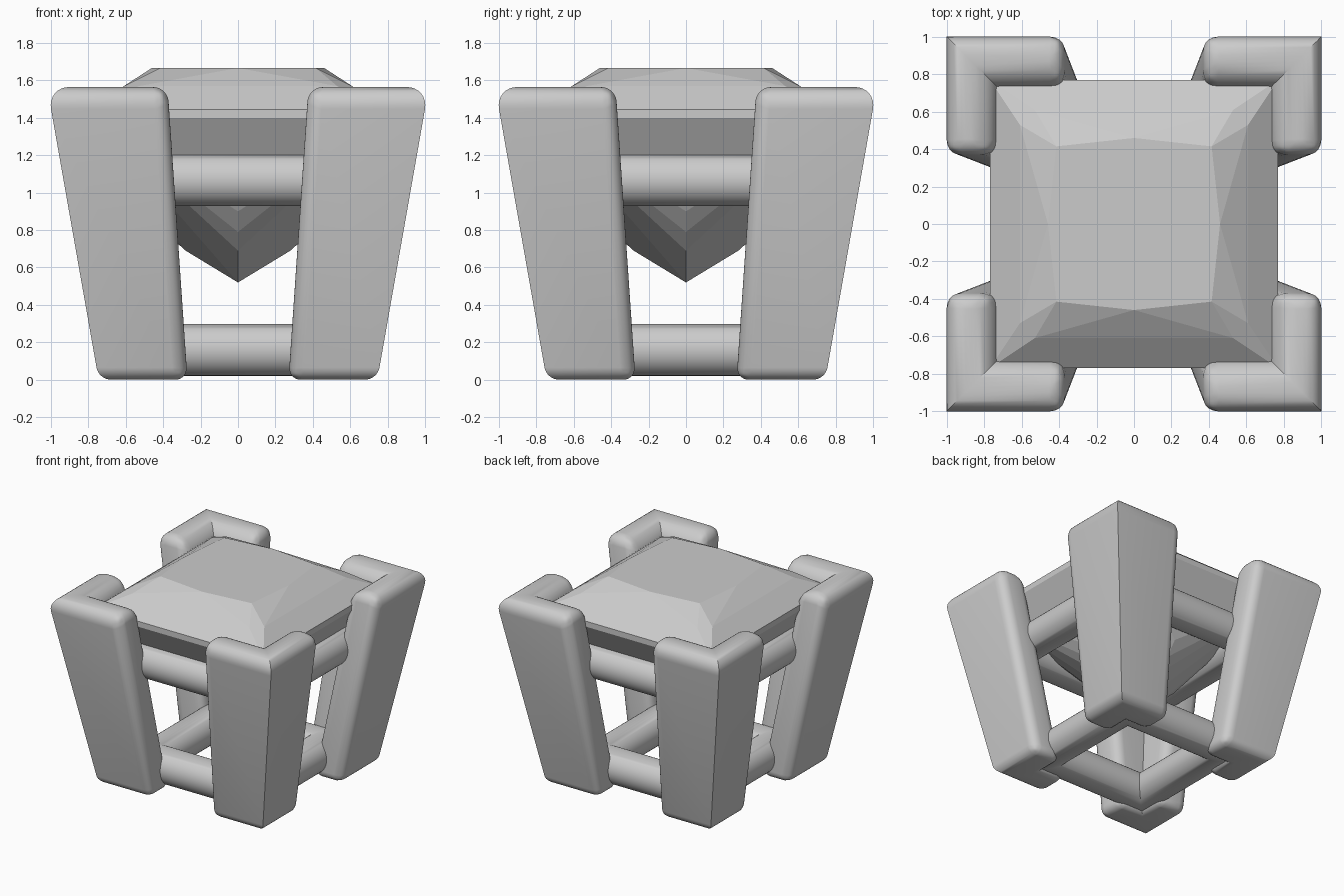
import bpy, bmesh, math
from mathutils import Matrix

if "Cube" in bpy.data.objects:
    bpy.data.objects.remove(bpy.data.objects["Cube"])


def finish(bm, name, angle=None):
    bmesh.ops.recalc_face_normals(bm, faces=bm.faces[:])
    mesh = bpy.data.meshes.new(name)
    bm.to_mesh(mesh)
    bm.free()
    ob = bpy.data.objects.new(name, mesh)
    bpy.context.collection.objects.link(ob)
    bpy.ops.object.select_all(action='DESELECT')
    ob.select_set(True)
    bpy.context.view_layer.objects.active = ob
    if angle:
        bpy.ops.object.shade_smooth_by_angle(angle=math.radians(angle))
    return ob


# Square rail ring: round section mitred at the four corners
def rail(name, half, z, r=0.139, n=40):
    bm = bmesh.new()
    rings = []
    for sx, sy in ((1, 1), (-1, 1), (-1, -1), (1, -1)):
        ring = []
        for k in range(n):
            a = 2 * math.pi * k / n
            d = half + r * math.cos(a)
            ring.append(bm.verts.new((sx * d, sy * d, z + r * math.sin(a))))
        rings.append(ring)
    for i in range(4):
        a, b = rings[i], rings[(i + 1) % 4]
        for k in range(n):
            m = (k + 1) % n
            bm.faces.new((a[k], a[m], b[m], b[k]))
    return finish(bm, name, 35)


# Corner prong: leaning L-shaped post with rounded ends, top and foot
def prong(name, turn):
    bm = bmesh.new()
    weight = bm.edges.layers.float.new("bevel_weight_edge")
    levels = []
    for z in (0.0, 1.565):
        o = 0.745 + 0.176 * z      # outer face
        i = o - 0.27               # inner face
        e = 0.27 + 0.068 * z       # free end of each arm
        outline = ((o, o), (o, e), (i, e), (i, i), (e, i), (e, o))
        levels.append([bm.verts.new((x, y, z)) for x, y in outline])
    low, high = levels
    bm.faces.new(low)
    bm.faces.new(high)
    for k in range(6):
        m = (k + 1) % 6
        bm.faces.new((low[k], low[m], high[m], high[k]))
        bm.edges.get((low[k], low[m]))[weight] = 0.55
        bm.edges.get((high[k], high[m]))[weight] = 0.65 if k in (1, 4) else 1.0
        if k not in (0, 3):
            bm.edges.get((low[k], high[k]))[weight] = 0.65
    bm.transform(Matrix.Rotation(turn, 4, 'Z'))
    ob = finish(bm, name)
    bevel = ob.modifiers.new("rounding", 'BEVEL')
    bevel.limit_method = 'WEIGHT'
    bevel.width = 0.12
    bevel.segments = 8
    bpy.ops.object.modifier_apply(modifier=bevel.name)
    bpy.ops.object.shade_smooth_by_angle(angle=math.radians(30))
    return ob


# Square-cut stone: convex hull of its facet corners
def stone():
    bm = bmesh.new()
    seed = [(0.46, 0, 1.667), (0.415, 0.415, 1.667),           # table
            (0.61, 0.53, 1.57), (0.53, 0.61, 1.57),            # crown
            (0.77, 0.77, 1.445), (0.77, 0.77, 1.40),           # girdle
            (0.48, 0, 0.90), (0.39, 0, 0.79), (0.28, 0, 0.69)]  # pavilion chevrons
    for q in range(4):
        rot = Matrix.Rotation(q * math.pi / 2, 3, 'Z')
        for p in seed:
            v = bm.verts.new(p)
            v.co = rot @ v.co
    bm.verts.new((0, 0, 0.52))
    bmesh.ops.convex_hull(bm, input=bm.verts[:])
    bmesh.ops.dissolve_limit(bm, angle_limit=0.01, verts=bm.verts[:], edges=bm.edges[:])
    return finish(bm, "square_cut_stone")


stone()
rail("lower_rail", 0.47, 0.16)
rail("upper_rail", 0.62, 1.068)
for q, side in enumerate(("back_right", "back_left", "front_left", "front_right")):
    prong(side + "_prong", q * math.pi / 2)
